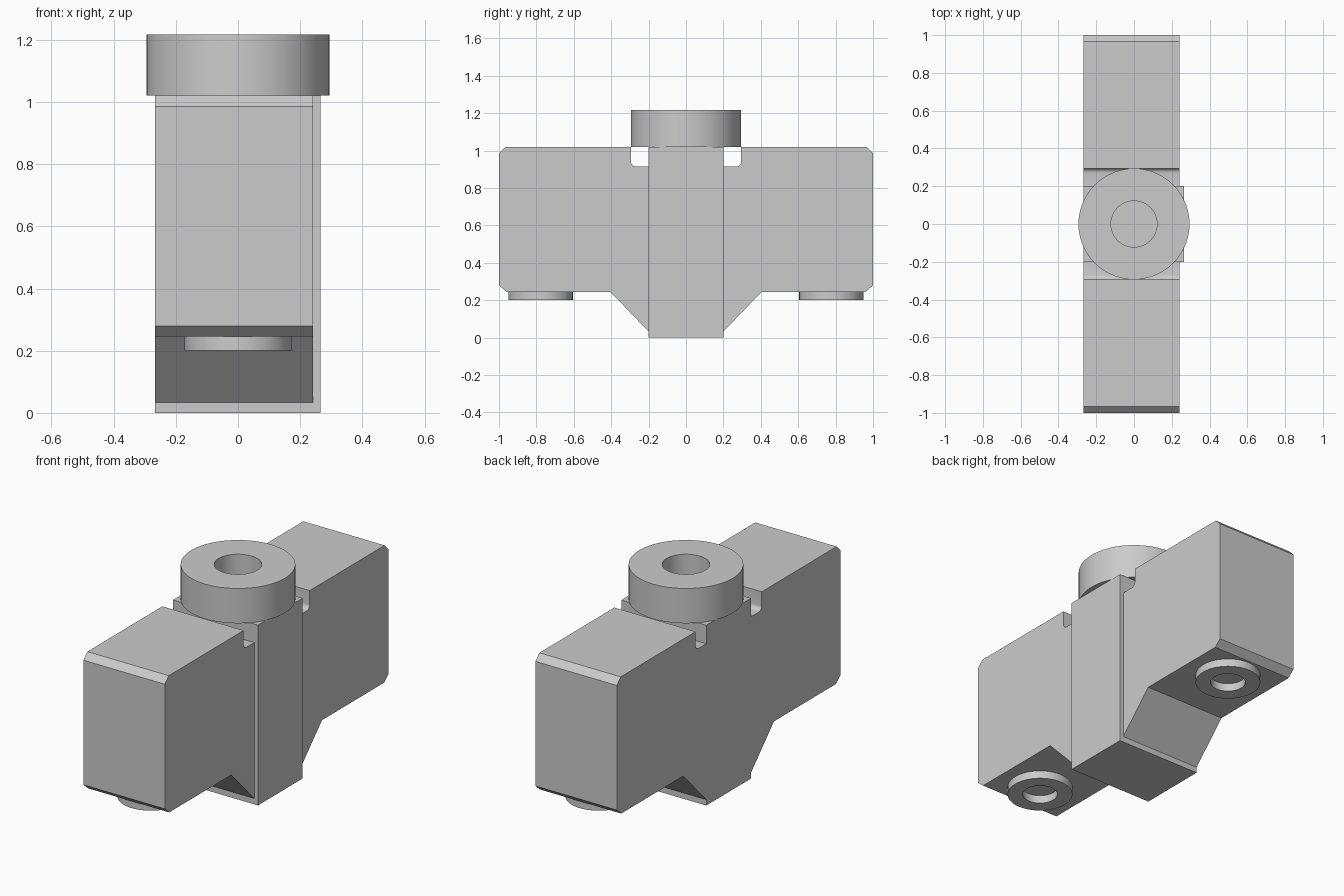
import bpy, bmesh, math

if "Cube" in bpy.data.objects:
    bpy.data.objects.remove(bpy.data.objects["Cube"], do_unlink=True)

grey = bpy.data.materials.new("plain grey")
grey.use_nodes = True
colour = (0.6, 0.6, 0.6, 1)
grey.diffuse_color = colour
grey.node_tree.nodes["Principled BSDF"].inputs["Base Color"].default_value = colour


def finish(name, bm):
    bmesh.ops.recalc_face_normals(bm, faces=bm.faces)
    mesh = bpy.data.meshes.new(name)
    bm.to_mesh(mesh)
    bm.free()
    mesh.materials.append(grey)
    obj = bpy.data.objects.new(name, mesh)
    bpy.context.collection.objects.link(obj)
    bpy.ops.object.select_all(action='DESELECT')
    obj.select_set(True)
    bpy.context.view_layer.objects.active = obj
    bpy.ops.object.shade_smooth_by_angle(angle=math.radians(20))
    return obj


def extrude_profile(name, points, x0, x1):
    """Closed (y, z) outline extruded along x."""
    bm = bmesh.new()
    face = bm.faces.new([bm.verts.new((x0, y, z)) for y, z in points])
    new = bmesh.ops.extrude_face_region(bm, geom=[face])["geom"]
    verts = [v for v in new if isinstance(v, bmesh.types.BMVert)]
    bmesh.ops.translate(bm, verts=verts, vec=(x1 - x0, 0, 0))
    return finish(name, bm)


def ring(name, y, z0, z1, outer, inner, steps=72):
    """Upright washer: a rectangular section revolved around z."""
    bm = bmesh.new()
    section = [(outer, z0), (outer, z1), (inner, z1), (inner, z0)]
    loops = []
    for r, z in section:
        angles = [math.tau * i / steps for i in range(steps)]
        loops.append([bm.verts.new((r * math.cos(a), y + r * math.sin(a), z)) for a in angles])
    for k in range(4):
        a, b = loops[k], loops[(k + 1) % 4]
        for i in range(steps):
            j = (i + 1) % steps
            bm.faces.new((a[i], a[j], b[j], b[i]))
    return finish(name, bm)


TOP = 1.02
SLOT = 0.915
POST = 0.2

# Main body: half outline from bottom centre to post top, with a rounded slot corner
fillet = 0.025
arc = [(0.295 - fillet + fillet * math.cos(t), SLOT + fillet - fillet * math.sin(t))
       for t in (math.pi / 2 * i / 5 for i in range(6))]
half = [(POST, 0), (POST, 0.033), (0.405, 0.245), (0.96, 0.245), (1, 0.28),
        (1, 0.985), (0.965, TOP), (0.295, TOP)] + arc + [(POST, SLOT), (POST, TOP)]
outline = half + [(-y, z) for y, z in reversed(half)]
extrude_profile("body", outline, -0.267, 0.242)

# Raised rib on the left side
rib = [(-POST, 0), (POST, 0), (POST, TOP), (-POST, TOP)]
extrude_profile("side_rib", rib, 0.242, 0.265)

# Collar on top and the two foot pads
ring("top_collar", 0, TOP, 1.217, 0.294, 0.122)
for name, side in (("front_pad", -1), ("back_pad", 1)):
    ring(name, side * 0.777, 0.2, 0.245, 0.172, 0.092)
